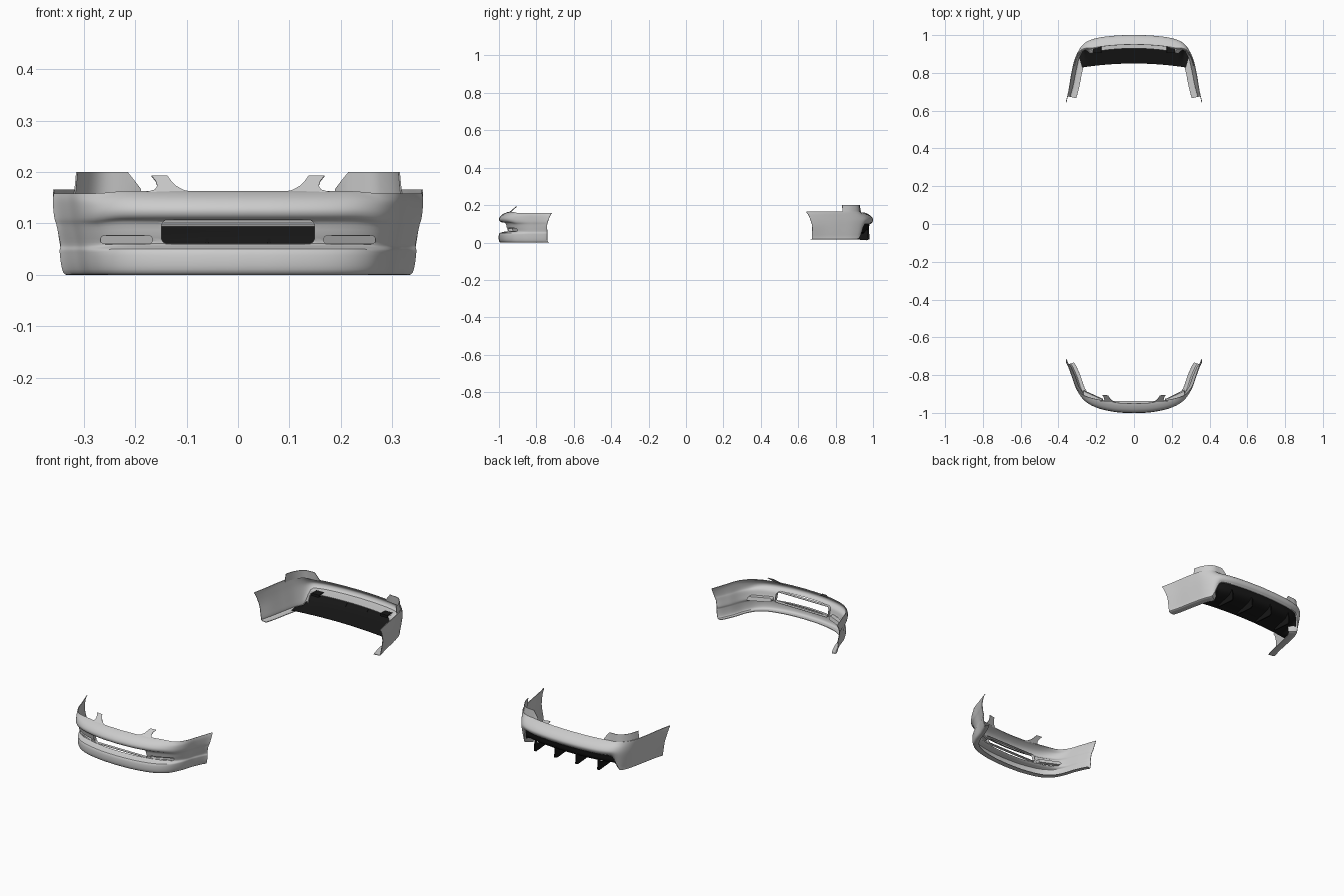
import bpy, bmesh, math
from mathutils import Vector
from mathutils.bvhtree import BVHTree

if "Cube" in bpy.data.objects:
    bpy.data.objects.remove(bpy.data.objects["Cube"])

K = 5  # spline steps per control segment


def clamp(v):
    return max(0.0, min(1.0, v))


def spline(pts, k=K):
    """Catmull-Rom through tuples of any length."""
    p = [Vector(q) for q in pts]
    p = [2 * p[0] - p[1]] + p + [2 * p[-1] - p[-2]]
    out = []
    for i in range(1, len(p) - 2):
        a, b, c, d = p[i - 1:i + 3]
        for s in range(k):
            t = s / k
            out.append(0.5 * (2 * b + (c - a) * t + (2 * a - 5 * b + 4 * c - d) * t * t
                              + (3 * b - a - 3 * c + d) * t ** 3))
    return out + [p[-2]]


def make(name, verts, faces, mat=None):
    me = bpy.data.meshes.new(name)
    me.from_pydata([tuple(v) for v in verts], [], faces)
    ob = bpy.data.objects.new(name, me)
    bpy.context.collection.objects.link(ob)
    bm = bmesh.new()
    bm.from_mesh(me)
    bmesh.ops.recalc_face_normals(bm, faces=bm.faces)
    bm.to_mesh(me)
    bm.free()
    if mat:
        me.materials.append(mat)
    return ob


def grid_mesh(name, grid, mat=None):
    n = len(grid[0])
    verts = [v for col in grid for v in col]
    faces = [(i * n + j, (i + 1) * n + j, (i + 1) * n + j + 1, i * n + j + 1)
             for i in range(len(grid) - 1) for j in range(n - 1)]
    return make(name, verts, faces, mat)


def finish(ob, thick=0.003, cutters=()):
    """Give a sheet thickness, cut openings and shade it."""
    if thick:
        m = ob.modifiers.new("thickness", 'SOLIDIFY')
        m.thickness, m.offset = thick, 0
    for c in cutters:
        b = ob.modifiers.new("cut", 'BOOLEAN')
        b.operation, b.object, b.solver = 'DIFFERENCE', c, 'EXACT'
    bpy.ops.object.select_all(action='DESELECT')
    ob.select_set(True)
    bpy.context.view_layer.objects.active = ob
    bpy.ops.object.convert(target='MESH')
    bpy.ops.object.shade_smooth_by_angle(angle=math.radians(35))


def full_path(half):
    r = spline(half)
    return [Vector((-p.x, p.y)) for p in r[:0:-1]] + r


def frames(path):
    """Yield point, inward normal and distance fraction from the centre."""
    n = len(path)
    s = 1 if path[n // 2].y < 0 else -1
    for i, p in enumerate(path):
        t = (path[min(i + 1, n - 1)] - path[max(i - 1, 0)]).normalized()
        yield p, Vector((-t.y, t.x)) * s, abs(2 * i / (n - 1) - 1)


def shell(path, rows):
    """Sweep rows (z, inset at middle, z, inset at sides) along a plan path."""
    rows = spline(rows, 3)
    grid = []
    for p, n, t in frames(path):
        w = n.x ** 2
        wz = clamp((w - 0.15) / 0.55)
        wz = wz * wz * (3 - 2 * wz)
        col = []
        for zf, df, zs, ds in rows:
            z = zf + (zs - zf) * wz
            q = p + n * (df + (ds - df) * w)
            arch = 0.033 * clamp((0.16 - z) / 0.07) ** 0.7 * clamp((t - 0.7) / 0.3)
            col.append(Vector((q.x, q.y + math.copysign(arch, p.y), z)))
        grid.append(col)
    return grid


def rounded(x0, x1, z0, z1, r):
    pts = []
    for cx, cz, a in ((x1 - r, z1 - r, 0), (x0 + r, z1 - r, 90),
                      (x0 + r, z0 + r, 180), (x1 - r, z0 + r, 270)):
        for s in range(6):
            g = math.radians(a + 18 * s)
            pts.append((cx + r * math.cos(g), cz + r * math.sin(g)))
    return pts


def prism(name, loop, ya, yb):
    n = len(loop)
    v = [(x, ya, z) for x, z in loop] + [(x, yb, z) for x, z in loop]
    f = [(i, (i + 1) % n, n + (i + 1) % n, n + i) for i in range(n)]
    ob = make(name, v, f + [tuple(range(n)), tuple(range(n, 2 * n))])
    return ob


black = bpy.data.materials.new("black_plastic")
black.diffuse_color = (0.008, 0.008, 0.008, 1)
black.use_nodes = True
black.node_tree.nodes["Principled BSDF"].inputs["Base Color"].default_value = black.diffuse_color

# Front bumper skin
front_path = full_path([(0, -1), (.1, -.994), (.2, -.972), (.265, -.935), (.305, -.88),
                        (.33, -.81), (.35, -.75), (.362, -.715)])
front_grid = shell(front_path, [
    (.162, .050, .158, .000), (.157, .035, .150, .000), (.145, .014, .140, .002),
    (.128, .002, .122, .005), (.114, .006, .108, .007), (.104, .022, .098, .009),
    (.080, .029, .078, .013), (.060, .034, .058, .017), (.052, .012, .050, .018),
    (.046, .002, .044, .019), (.018, .000, .018, .023), (.002, .008, .002, .030),
    (.002, .035, .002, .048)])
front = grid_mesh("front_bumper", front_grid)
bm = bmesh.new()
bm.from_mesh(front.data)
tree = BVHTree.FromBMesh(bm)
bm.free()


def surface_y(x, z):
    hit = tree.ray_cast(Vector((x, -2, z)), Vector((0, 1, 0)))[0]
    return hit.y if hit else -.95


# Grille opening and fog light slots: cutters plus return walls
cutters = []
for name, loop, depth, closed in (
        ("grille_rim", rounded(-.15, .15, .06, .107, .012), .016, False),
        ("right_fog_pocket", rounded(.166, .268, .060, .077, .007), .022, True),
        ("left_fog_pocket", rounded(-.268, -.166, .060, .077, .007), .022, True)):
    cut = prism(name + "_cutter", loop, -1.1, -.85)
    cut.hide_render = True
    cut.hide_set(True)
    cutters.append(cut)
    n = len(loop)
    v = [(x, surface_y(x, z), z) for x, z in loop]
    v += [(x, y + depth, z) for x, y, z in v]
    f = [(i, (i + 1) % n, n + (i + 1) % n, n + i) for i in range(n)]
    if closed:
        f.append(tuple(range(n, 2 * n)))
    finish(make(name, v, f), .002)
finish(front, .003, cutters)
for c in cutters:
    bpy.data.objects.remove(c)

# Mounting prongs between grille and headlights
for side, s in (("right", 1), ("left", -1)):
    outline = [(.085, .160), (.105, .164), (.12, .172), (.130, .182), (.137, .192), (.168, .192),
               (.160, .182), (.157, .172), (.162, .165), (.180, .160)]
    v = [(s * x, -.95 + .35 * x * x + 1.1 * (z - .16), z) for x, z in outline]
    finish(make(side + "_front_prong", v, [tuple(range(len(v)))]))

# Rear bumper skin
rear_path = full_path([(0, 1), (.1, .996), (.2, .983), (.268, .955), (.307, .9),
                       (.328, .82), (.345, .72), (.361, .645)])
rear_grid = shell(rear_path, [
    (.160, .050, .166, .000), (.155, .036, .156, .001), (.142, .014, .138, .004),
    (.125, .001, .112, .008), (.112, .003, .070, .015), (.104, .010, .030, .022),
    (.100, .018, .018, .025), (.096, .070, .018, .056)])
finish(grid_mesh("rear_bumper", rear_grid))

# Raised corners beside the tail lights
for side, s in (("right", 1), ("left", -1)):
    cols = []
    for p, n, t in frames(rear_path):
        if s * p.x > .185 and p.y > .825:
            w = n.x ** 2
            h = .002 + .040 * clamp((s * p.x - .190) / .036) ** 1.5
            h = min(h, .002 + .040 * clamp((p.y - .822) / .012))
            cols.append([Vector((*(p + n * (.050 - .045 * w + .004 * k)), .158 + h * k))
                         for k in (0, .5, 1)])
    finish(grid_mesh(side + "_rear_corner", cols))

# Black diffuser panel hanging from the rear skin
panel = []
for col in rear_grid:
    e = col[-4]
    if e.y > .872:
        f = Vector((e.x * .95, .85 - .02 * (e.x / .28) ** 2, .026))
        m = Vector((e.x * .99, e.y + (f.y - e.y) * .16, e.z + (f.z - e.z) * .6))
        panel.append(spline([e, m, f], 6))
finish(grid_mesh("diffuser_panel", panel, black), .002)

# Diffuser fins and clips
for i, x in enumerate((-.18, -.06, .06, .18)):
    drop = .25 * x * x
    side = [(.978 - drop, .075), (.983 - drop, .018), (.965, .012), (.865, .020), (.865, .028), (.95, .05)]
    v = [(x + d, y, z) for d in (-.003, .003) for y, z in side]
    n = len(side)
    f = [(j, (j + 1) % n, n + (j + 1) % n, n + j) for j in range(n)]
    finish(make(f"diffuser_fin_{i + 1}", v, f + [tuple(range(n)), tuple(range(n, 2 * n))], black), 0)
for side, s in (("right", 1), ("left", -1)):
    clip = prism(side + "_diffuser_clip", rounded(s * .195 - .022, s * .195 + .022, .088, .102, .003), .905, .945)
    clip.data.materials.append(black)
    finish(clip, 0)
